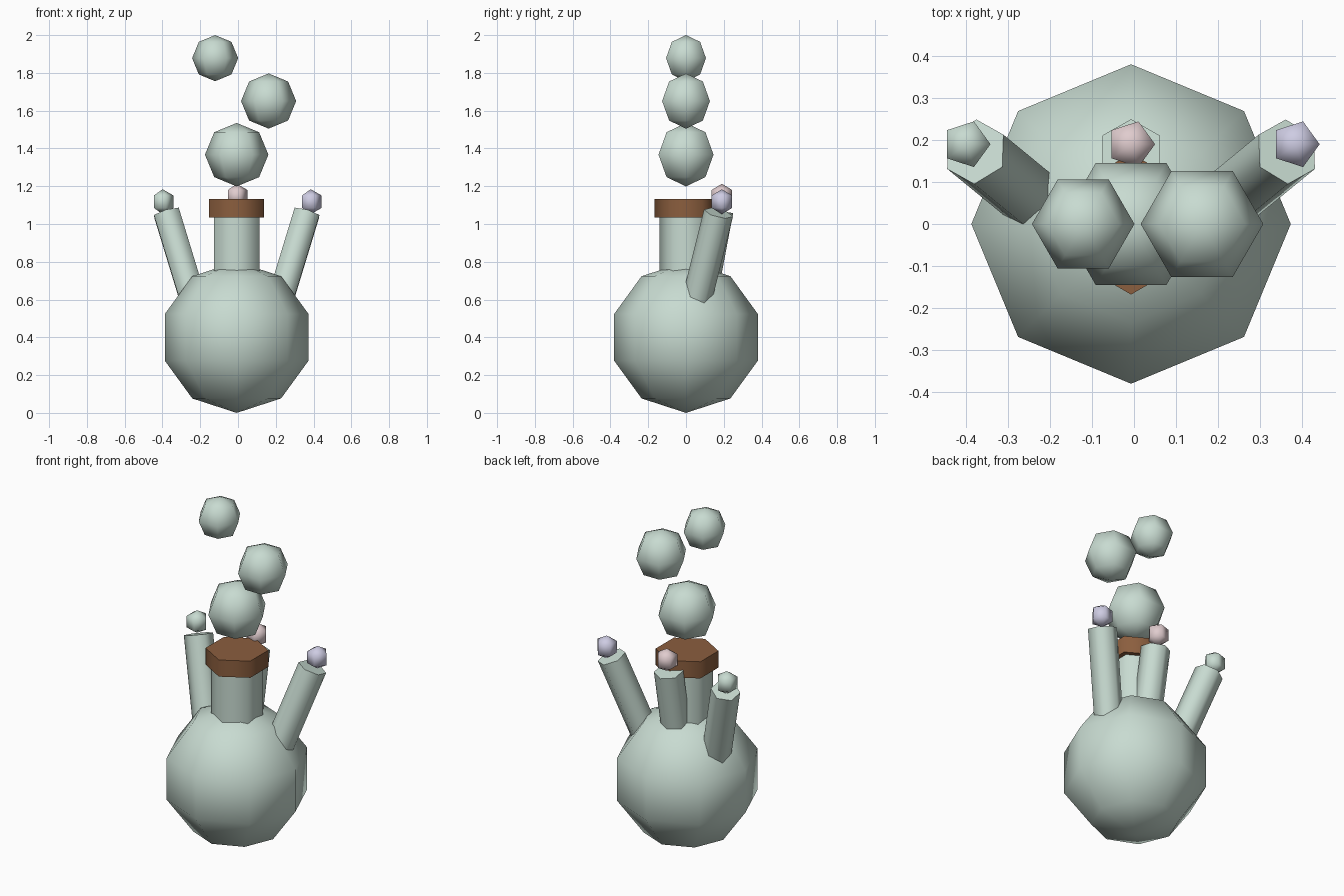
import bpy, bmesh, math
from mathutils import Vector

if "Cube" in bpy.data.objects:
    bpy.data.objects.remove(bpy.data.objects["Cube"])

AXIS = -0.007  # x of the flask's centre line


def material(name, rgb):
    m = bpy.data.materials.new(name)
    lin = [(c / 255 / 12.92) if c < 11 else ((c / 255 + 0.055) / 1.055) ** 2.4 for c in rgb]
    m.diffuse_color = (*lin, 1)
    m.use_nodes = True
    m.node_tree.nodes["Principled BSDF"].inputs["Base Color"].default_value = m.diffuse_color
    return m


GLASS = material("pale_green_glass", (200, 219, 209))
CORK = material("brown_cork", (139, 94, 62))
PINK = material("pale_pink", (224, 204, 206))
LILAC = material("pale_lilac", (206, 204, 227))


def lathe(name, profile, segs, start, mat, loc, axis=(0, 0, 1)):
    """Revolve (radius, z) points, lowest first; zero radius makes a pole, otherwise a flat cap."""
    bm = bmesh.new()
    rings = []
    for r, z in profile:
        if r < 1e-5:
            rings.append([bm.verts.new((0, 0, z))])
        else:
            rings.append([bm.verts.new((r * math.cos(start + math.tau * i / segs),
                                        r * math.sin(start + math.tau * i / segs), z))
                          for i in range(segs)])
    for a, b in zip(rings, rings[1:]):
        for i in range(segs):
            j = (i + 1) % segs
            if len(a) == 1:
                bm.faces.new((a[0], b[j], b[i]))
            elif len(b) == 1:
                bm.faces.new((a[i], a[j], b[0]))
            else:
                bm.faces.new((a[i], a[j], b[j], b[i]))
    if len(rings[0]) > 1:
        bm.faces.new(rings[0][::-1])
    if len(rings[-1]) > 1:
        bm.faces.new(rings[-1])
    mesh = bpy.data.meshes.new(name)
    bm.to_mesh(mesh)
    bm.free()
    mesh.materials.append(mat)
    ob = bpy.data.objects.new(name, mesh)
    bpy.context.collection.objects.link(ob)
    ob.location = loc
    ob.rotation_mode = 'QUATERNION'
    ob.rotation_quaternion = Vector((0, 0, 1)).rotation_difference(Vector(axis))
    bpy.ops.object.select_all(action='DESELECT')
    ob.select_set(True)
    bpy.context.view_layer.objects.active = ob
    bpy.ops.object.shade_smooth_by_angle(angle=math.radians(80))
    return ob


def ball(name, r, segs, rings, mat, loc):
    pts = [(r * math.sin(math.pi * k / rings), -r * math.cos(math.pi * k / rings))
           for k in range(rings + 1)]
    return lathe(name, pts, segs, 0, mat, loc)


def tube(name, r, length, mat, top, axis=(0, 0, 1)):
    return lathe(name, [(r, -length), (r, 0)], 6, math.pi / 2, mat, top, axis)


# Flask body, neck and stopper
ball("flask_body", 0.4, 8, 5, GLASS, (AXIS, 0, 0.4))
tube("flask_neck", 0.139, 0.4, GLASS, (AXIS, 0, 1.05))
tube("cork_stopper", 0.168, 0.098, CORK, (AXIS, 0, 1.133))

# Rising bubbles
for i, (x, z, r) in enumerate([(AXIS, 1.367, 0.168), (0.162, 1.651, 0.146), (-0.121, 1.878, 0.122)]):
    ball(f"bubble_{i + 1}", r, 6, 4, GLASS, (x, 0, z))

# Slanted side spouts with a droplet over each
for side, dx, top_z, tilt, drop_z, mat in (("left", -1, 1.058, 0.25, 1.118, GLASS),
                                           ("right", 1, 1.058, 0.25, 1.118, LILAC),
                                           ("back", 0, 1.072, 0.19, 1.147, PINK)):
    tube(f"{side}_spout", 0.079, 0.58, GLASS, (AXIS + dx * 0.371, 0.172, top_z), (dx * 0.305, tilt, 1))
    ball(f"{side}_droplet", 0.066, 5, 3, mat, (AXIS + dx * 0.392, 0.19, drop_z))
